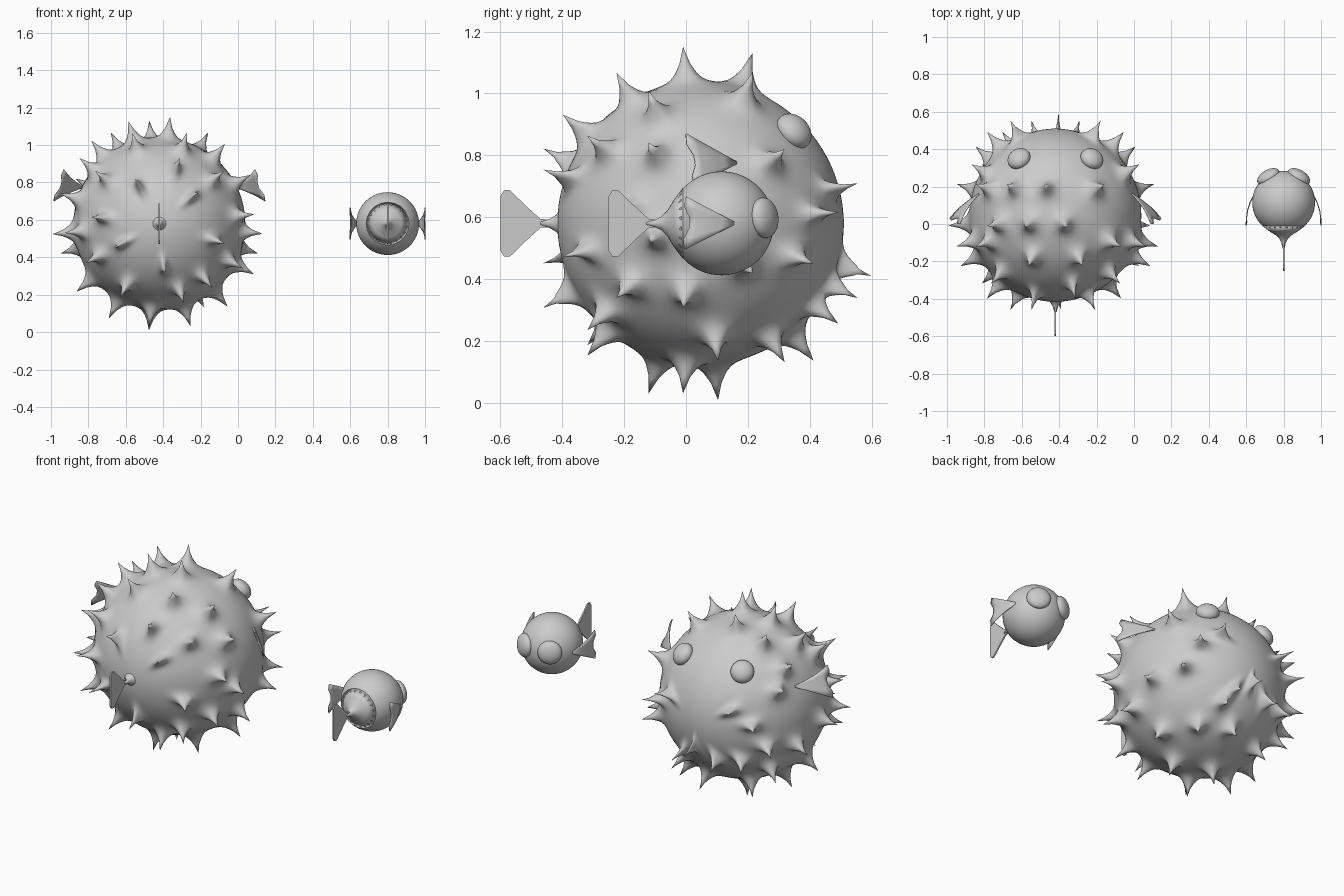
import bpy, bmesh, math
from mathutils import Vector

if "Cube" in bpy.data.objects:
    bpy.data.objects.remove(bpy.data.objects["Cube"])

BIG = Vector((-0.42, 0.047, 0.58))
SMALL = Vector((0.8, 0.115, 0.58))


def finish(name, bm, smooth=True):
    bmesh.ops.recalc_face_normals(bm, faces=bm.faces[:])
    me = bpy.data.meshes.new(name)
    bm.to_mesh(me)
    bm.free()
    for p in me.polygons:
        p.use_smooth = smooth
    ob = bpy.data.objects.new(name, me)
    bpy.context.collection.objects.link(ob)
    return ob


def ball(center, r):
    # sphere with its poles along y
    bm = bmesh.new()
    bmesh.ops.create_uvsphere(bm, u_segments=32, v_segments=16, radius=r)
    for v in bm.verts:
        x, y, z = v.co
        v.co = Vector((x, z, y))
    return bm


# spiky body: chosen sphere faces are poked out into spikes
# ring number along y -> segment numbers around y
SPIKES = {
    -6: (3, 10, 18, 24), -5: (6, 15, 30), -4: (3, 12, 18, 21, 25, 27),
    -3: (0, 6, 9, 16, 29), -2: (2, 4, 12, 14, 23, 31),
    -1: (7, 9, 11, 16, 19, 21, 25, 29), 0: (23, 27),
    1: (5, 8, 10, 12, 17, 30), 2: (2, 13, 19, 21, 26), 3: (17, 24, 30),
    4: (0, 15, 19, 26), 5: (2, 13, 21, 26), 6: (24,),
}
bm = ball(BIG, 0.465)
crease = bm.verts.layers.float.new("crease_vert")
step = math.pi / 16
chosen = []
for f in bm.faces:
    c = f.calc_center_median().normalized()
    i = math.floor(math.asin(c.y) / step)
    j = math.floor((math.atan2(c.z, c.x) % (2 * math.pi)) / step)
    if j in SPIKES.get(i, ()):
        chosen.append(f)
for v in bmesh.ops.poke(bm, faces=chosen)["verts"]:
    v.co = v.co.normalized() * 0.577
    v[crease] = 1.0
bmesh.ops.translate(bm, verts=bm.verts[:], vec=BIG)
body = finish("puffed_body", bm)
sub = body.modifiers.new("smooth", "SUBSURF")
sub.levels = sub.render_levels = 2

# small body
bm = ball(SMALL, 0.17)
bmesh.ops.translate(bm, verts=bm.verts[:], vec=SMALL)
body = finish("small_body", bm)
sub = body.modifiers.new("smooth", "SUBSURF")
sub.levels = sub.render_levels = 1


def stalk(name, center, profile):
    # tapered tail root turned around y
    bm = bmesh.new()
    n = 20
    rings = [[bm.verts.new((center.x + r * math.cos(2 * math.pi * k / n), y,
                            center.z + r * math.sin(2 * math.pi * k / n)))
              for k in range(n)] for y, r in profile]
    for a, b in zip(rings, rings[1:]):
        for k in range(n):
            bm.faces.new((a[k], a[(k + 1) % n], b[(k + 1) % n], b[k]))
    bm.faces.new(rings[0])
    bm.faces.new(rings[-1])
    finish(name, bm)


def tail(name, center, y0):
    # flat fan tail in the yz plane
    half = [(0.17, 0.012), (0.13, 0.014), (0.09, 0.05), (0.03, 0.108), (0.012, 0.107), (0, 0.088)]
    pts = half + [(y, -z) for y, z in reversed(half)]
    bm = bmesh.new()
    sides = [[bm.verts.new((center.x + s * 0.004, y0 + y, center.z + z)) for y, z in pts]
             for s in (-1, 1)]
    n = len(pts)
    for s in sides:
        for k in range(len(half) - 1):
            bm.faces.new((s[k], s[k + 1], s[n - 2 - k], s[n - 1 - k]))
    for k in range(n):
        bm.faces.new((sides[0][k], sides[0][(k + 1) % n], sides[1][(k + 1) % n], sides[1][k]))
    finish(name, bm, False)


def fins(name, center, root, top, bottom, bulge):
    # mirrored pair of fanned side fins with a notched outer edge
    root, top, bottom = Vector(root), Vector(top), Vector(bottom)
    notch = (1.0, 1.03, 0.92, 0.92, 1.03, 1.0)
    for side, s in (("right", 1), ("left", -1)):
        bm = bmesh.new()
        rows = []
        for t in (0.05, 0.3, 0.55, 0.8, 1.0):
            row = []
            for k in range(6):
                end = top.lerp(bottom, k / 5)
                p = root.lerp(end, t * (notch[k] if t == 1 else 1))
                p.x += bulge * math.sin(math.pi * t)
                row.append(bm.verts.new((center.x + s * (p.x - center.x), p.y, p.z)))
            rows.append(row)
        for a, b in zip(rows, rows[1:]):
            for k in range(5):
                bm.faces.new((a[k], a[k + 1], b[k + 1], b[k]))
        ob = finish(side + "_" + name, bm)
        mod = ob.modifiers.new("thickness", "SOLIDIFY")
        mod.thickness = 0.005
        mod.offset = 0


def eyes(name, center, offset, r, depth):
    # mirrored pair of flattened eyes facing outwards
    for side, s in (("right", 1), ("left", -1)):
        d = Vector((s * offset[0], offset[1], offset[2]))
        bm = bmesh.new()
        bmesh.ops.create_uvsphere(bm, u_segments=32, v_segments=16, radius=1)
        for v in bm.verts:
            v.co = Vector((v.co.x * r, v.co.y * r, v.co.z * depth))
        ob = finish(side + "_" + name, bm)
        ob.location = center + d
        ob.rotation_mode = "QUATERNION"
        ob.rotation_quaternion = d.to_track_quat("Z", "Y")


stalk("puffed_tail_root", BIG, [(-0.37, 0.10), (-0.40, 0.055), (-0.42, 0.027), (-0.44, 0.015), (-0.47, 0.006)])
stalk("small_tail_root", SMALL, [(-0.01, 0.115), (-0.04, 0.075), (-0.06, 0.042), (-0.08, 0.022),
                                 (-0.10, 0.012), (-0.13, 0.005)])
tail("puffed_tail", BIG, -0.6)
tail("small_tail", SMALL, -0.25)
fins("puffed_side_fin", BIG, (-0.02, 0.17, 0.775), (0.09, 0.0, 0.87), (0.145, 0.03, 0.70), 0.015)
fins("small_side_fin", SMALL, (0.955, 0.165, 0.58), (1.0, 0.0, 0.667), (1.0, -0.005, 0.495), 0.013)
eyes("puffed_eye", BIG, (0.195, 0.302, 0.298), 0.064, 0.045)
eyes("small_eye", SMALL, (0.082, 0.138, 0.018), 0.066, 0.036)
